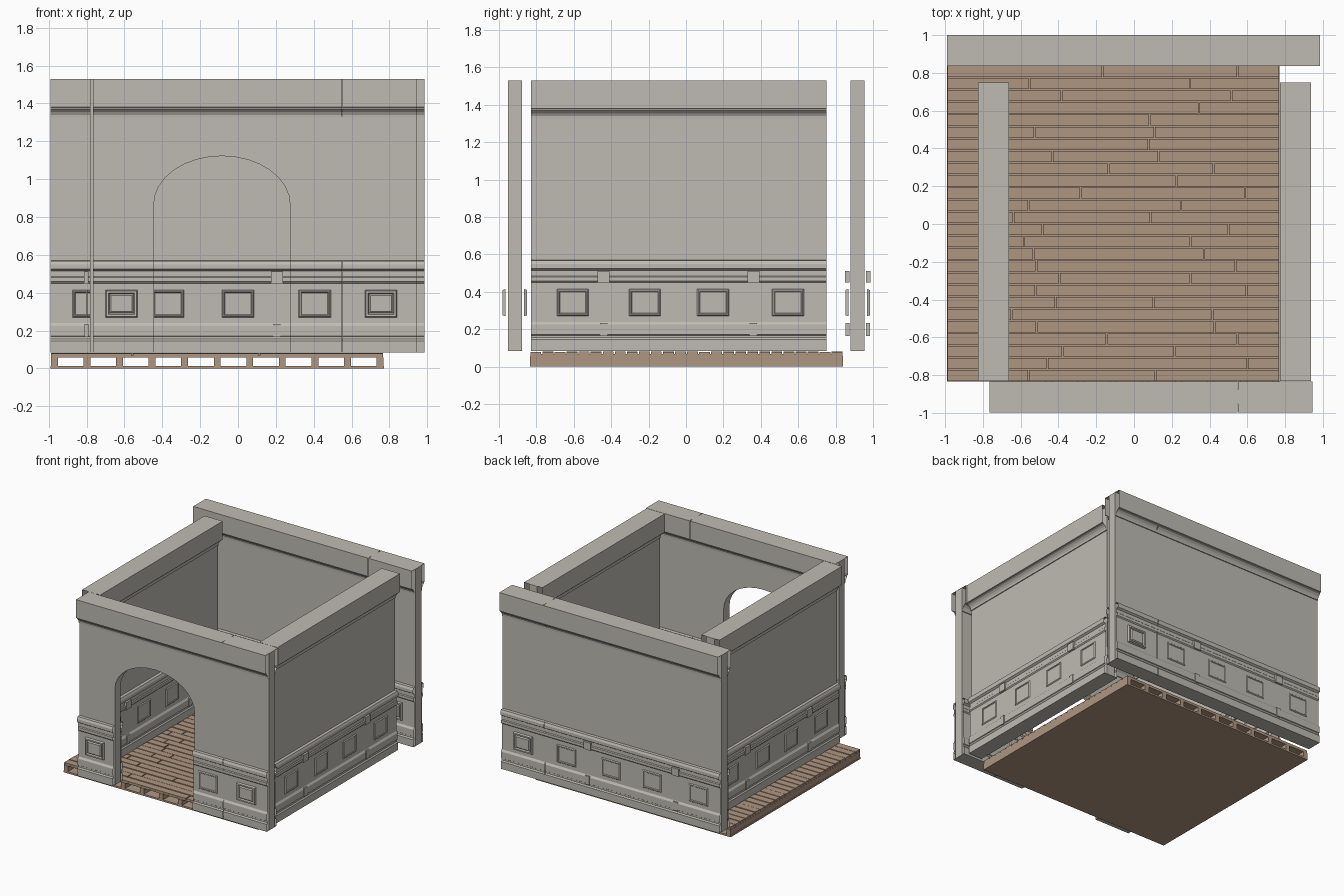
import bpy, bmesh, math, random
from mathutils import Matrix

random.seed(4)
cube = bpy.data.objects.get("Cube")
if cube:
    bpy.data.objects.remove(cube, do_unlink=True)


def material(name, rgb):
    m = bpy.data.materials.new(name)
    m.use_nodes = True
    m.diffuse_color = (*rgb, 1)
    m.node_tree.nodes["Principled BSDF"].inputs["Base Color"].default_value = (*rgb, 1)
    return m


PLASTER = material("warm grey plaster", (0.52, 0.50, 0.45))
WOOD = material("light brown wood", (0.43, 0.305, 0.22))
BASE, TOP = 0.085, 1.53
HALF = 0.0375      # half thickness of the wall core
FIELD = 0.05       # face of the wainscot, from the wall centre

# moulding profiles: distance from wall centre, height
WAINSCOT = [(HALF, BASE), (.062, BASE), (.062, .145), (.054, .155), (.054, .168), (.06, .172),
            (.06, .225), (FIELD, .24), (FIELD, .45), (.058, .458), (.058, .48), (.052, .486),
            (.052, .515), (.068, .525), (.068, .55), (.06, .568), (HALF, .57)]
CROWN = [(HALF, 1.325), (.045, 1.325), (.046, 1.34), (.054, 1.355), (.07, 1.37),
         (.07, 1.378), (.082, 1.38), (.082, TOP), (0, TOP)]


def finish(name, bm, mat, matrix=Matrix()):
    mesh = bpy.data.meshes.new(name)
    bm.to_mesh(mesh)
    bm.free()
    mesh.materials.append(mat)
    ob = bpy.data.objects.new(name, mesh)
    ob.matrix_world = matrix
    bpy.context.scene.collection.objects.link(ob)
    return ob


def box(bm, x0, x1, y0, y1, z0, z1):
    size = Matrix.Diagonal((x1 - x0, y1 - y0, z1 - z0, 1))
    centre = Matrix.Translation(((x0 + x1) / 2, (y0 + y1) / 2, (z0 + z1) / 2))
    bmesh.ops.create_cube(bm, size=1, matrix=centre @ size)


def sheet(bm, profile, a, b, side):
    """Sweep a profile along the wall, open at both ends."""
    rows = [[bm.verts.new((x, side * d, z)) for x in (a, b)] for d, z in profile]
    for low, high in zip(rows, rows[1:]):
        loop = [low[0], low[1], high[1], high[0]]
        bm.faces.new(loop if side < 0 else loop[::-1])


def raised_panel(bm, x, side, framed):
    """Bevelled wainscot panel; framed ones get a sunken border and raised centre."""
    w, z0, z1 = .085, .27, .415
    steps = [(0, 0), (.006, .007), (.012, .007), (.016, .002)]
    if framed:
        steps = [(0, 0), (.005, .016), (.016, .016), (.022, .006), (.03, .014)]
    rings = []
    for inset, out in steps:
        y = side * (FIELD + out)
        rings.append([bm.verts.new((x + sx * (w - inset), y, z)) for sx, z in
                      ((-1, z0 + inset), (1, z0 + inset), (1, z1 - inset), (-1, z1 - inset))])
    faces = [[r[i], r[(i + 1) % 4], s[(i + 1) % 4], s[i]]
             for r, s in zip(rings, rings[1:]) for i in range(4)] + [rings[-1]]
    for f in faces:
        bm.faces.new(f if side < 0 else f[::-1])


def wall(name, a, b, matrix, panels, brackets, framed=(), seam=None, arch=None):
    # core, with an arched doorway cut into its outline
    outline = [(a, BASE)]
    if arch:
        cx, r, spring, rise = arch
        outline.append((cx - r, BASE))
        for i in range(17):
            t = math.pi * (1 - i / 16)
            outline.append((cx + r * math.cos(t), spring + rise * math.sin(t)))
        outline.append((cx + r, BASE))
    outline += [(b, BASE), (b, TOP - .001), (a, TOP - .001)]
    bm = bmesh.new()
    face = bm.faces.new([bm.verts.new((x, -HALF, z)) for x, z in outline])
    back = bmesh.ops.extrude_face_region(bm, geom=[face])["geom"]
    bmesh.ops.translate(bm, vec=(0, 2 * HALF, 0),
                        verts=[v for v in back if isinstance(v, bmesh.types.BMVert)])
    bmesh.ops.recalc_face_normals(bm, faces=bm.faces)
    finish(name + "_core", bm, PLASTER, matrix)

    # spans between wall ends, module seam and doorway
    runs = [(a, seam - .001), (seam + .001, b)] if seam else [(a, b)]
    low_runs = list(runs)
    if arch:
        low_runs = [(a, arch[0] - arch[1]), (arch[0] + arch[1], seam - .001), runs[1]]
    crown, wains, trim = bmesh.new(), bmesh.new(), bmesh.new()
    for side in (-1, 1):
        for run in runs:
            sheet(crown, CROWN, *run, side)
        for run in low_runs:
            sheet(wains, WAINSCOT, *run, side)
        for x in panels:
            raised_panel(trim, x, side, x in framed)
        # small joint covers on the chair rail and on the skirting
        for x in brackets:
            for w, z0, z1, out in ((.032, .45, .512, .068), (.02, .165, .235, .065)):
                y = sorted((side * .045, side * out))
                box(trim, x - w, x + w, *y, z0, z1)
    finish(name + "_crown", crown, PLASTER, matrix)
    finish(name + "_wainscot", wains, PLASTER, matrix)
    finish(name + "_panels", trim, PLASTER, matrix)


def along_y(x):
    return Matrix.Translation((x, 0, 0)) @ Matrix.Rotation(math.pi / 2, 4, "Z")


wall("back_wall", -.99, .985, Matrix.Translation((0, .918, 0)),
     (-.79, -.37, 0, .4, .79), (-.59, .205), framed=(.79,), seam=.59)
wall("front_wall", -.765, .945, Matrix.Translation((0, -.915, 0)),
     (-.615, .405, .755), (), framed=(-.615, .755), seam=.55, arch=(-.085, .36, .865, .257))
side_panels, side_brackets = (-.605, -.22, .145, .545), (-.44, .36)
wall("left_wall", -.83, .75, along_y(.855), side_panels, side_brackets)
wall("right_wall", -.83, .75, along_y(-.745), side_panels, side_brackets)

# floor: bottom board, joists, deck and planks
X0, X1, Y0, Y1 = -.99, .77, -.835, .84
bm = bmesh.new()
box(bm, X0, X1, Y0, Y1, 0, .014)
finish("floor_bottom_board", bm, WOOD)

bm = bmesh.new()
for i in range(11):
    x = X0 + .02 + i * (X1 - X0 - .04) / 10
    box(bm, x - .018, x + .018, Y0, Y1, .014, .058)
finish("floor_joists", bm, WOOD)

bm = bmesh.new()
box(bm, X0 + .003, X1 - .003, Y0 + .003, Y1 - .003, .058, .068)
finish("floor_deck", bm, WOOD)

bm = bmesh.new()
ROWS, GAP = 26, .0035
pitch = (Y1 - Y0) / ROWS
for row in range(ROWS):
    y = Y0 + row * pitch
    joints = [X0] + sorted((random.uniform(-.7, -.1), random.uniform(.05, .65))) + [X1]
    for a, b in zip(joints, joints[1:]):
        lift = random.uniform(-.002, .002)
        box(bm, a + GAP, b - GAP, y + GAP, y + pitch - GAP, .06, .08 + lift)
finish("floor_planks", bm, WOOD)
